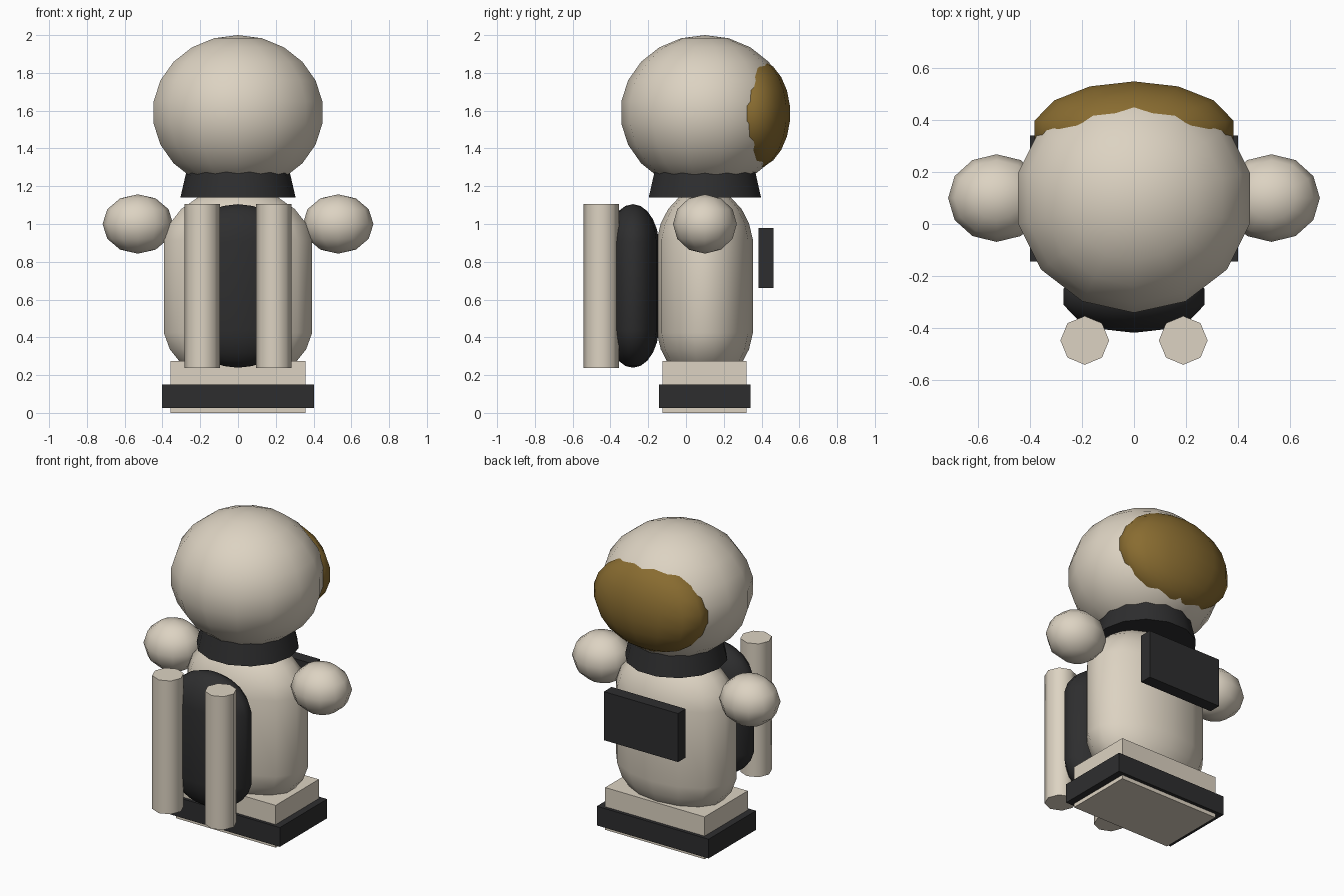
import bpy, bmesh, math
from mathutils import Matrix, Vector

cube = bpy.data.objects.get("Cube")
if cube:
    bpy.data.objects.remove(cube, do_unlink=True)


def material(name, rgb):
    mat = bpy.data.materials.new(name)
    mat.use_nodes = True
    color = (*rgb, 1.0)
    mat.diffuse_color = color
    mat.node_tree.nodes["Principled BSDF"].inputs["Base Color"].default_value = color
    return mat


cream = material("cream_suit", (0.72, 0.65, 0.54))
dark = material("dark_rubber", (0.027, 0.027, 0.028))
gold = material("gold_visor", (0.25, 0.15, 0.03))


def finish(name, bm, mat, center):
    """Turn a bmesh into a shaded, coloured object."""
    bmesh.ops.recalc_face_normals(bm, faces=bm.faces)
    for face in bm.faces:
        face.smooth = True
    mesh = bpy.data.meshes.new(name)
    bm.to_mesh(mesh)
    bm.free()
    mesh.set_sharp_from_angle(angle=math.radians(50))
    mesh.materials.append(mat)
    obj = bpy.data.objects.new(name, mesh)
    obj.location = center
    bpy.context.collection.objects.link(obj)
    return obj


def ellipsoid(name, mat, center, radii, segments=14, rings=11, straight=0.0):
    """Scaled ball; straight pulls the halves apart into a capsule."""
    bm = bmesh.new()
    bmesh.ops.create_uvsphere(bm, u_segments=segments, v_segments=rings, radius=1)
    for v in bm.verts:
        shift = math.copysign(straight, v.co.z)
        v.co = Vector(a * b for a, b in zip(v.co, radii))
        v.co.z += shift
    return finish(name, bm, mat, center)


def box(name, mat, low, high):
    low, high = Vector(low), Vector(high)
    bm = bmesh.new()
    bmesh.ops.create_cube(bm, size=1, matrix=Matrix.Diagonal((*(high - low), 1)))
    return finish(name, bm, mat, (low + high) / 2)


def frustum(name, mat, x, y, z0, z1, r0, r1, sides):
    bm = bmesh.new()
    bmesh.ops.create_cone(bm, cap_ends=True, segments=sides,
                          radius1=r0, radius2=r1, depth=z1 - z0)
    # Start the ring of corners on the y axis
    bmesh.ops.rotate(bm, verts=bm.verts, matrix=Matrix.Rotation(math.pi / 2, 3, 'Z'))
    return finish(name, bm, mat, (x, y, (z0 + z1) / 2))


# Head, visor and neck ring
ellipsoid("helmet", cream, (0, 0.1, 1.59), (0.463, 0.447, 0.41))
ellipsoid("visor", gold, (0, 0.355, 1.585), (0.398, 0.197, 0.295))
frustum("collar", dark, 0, 0.1, 1.14, 1.30, 0.305, 0.268, 14)

# Torso and backpack
ellipsoid("torso", cream, (0, 0.1, 0.67), (0.407, 0.257, 0.32), straight=0.2)
ellipsoid("backpack", dark, (0, -0.281, 0.672), (0.282, 0.14, 0.23), straight=0.203)
box("chest_panel", dark, (-0.267, 0.384, 0.662), (0.267, 0.463, 0.978))

# Hands and air tanks on both sides
for side, sx in (("left", 1), ("right", -1)):
    ellipsoid(side + "_hand", cream, (sx * 0.53, 0.1, 1.0), (0.187, 0.169, 0.157), 12, 6)
    frustum(side + "_air_tank", cream, sx * 0.19, -0.449, 0.238, 1.105, 0.094, 0.094, 8)

# Feet block with a dark sole band
box("feet_block", cream, (-0.358, -0.124, 0.0), (0.358, 0.32, 0.275))
box("sole_band", dark, (-0.402, -0.144, 0.025), (0.402, 0.342, 0.15))
